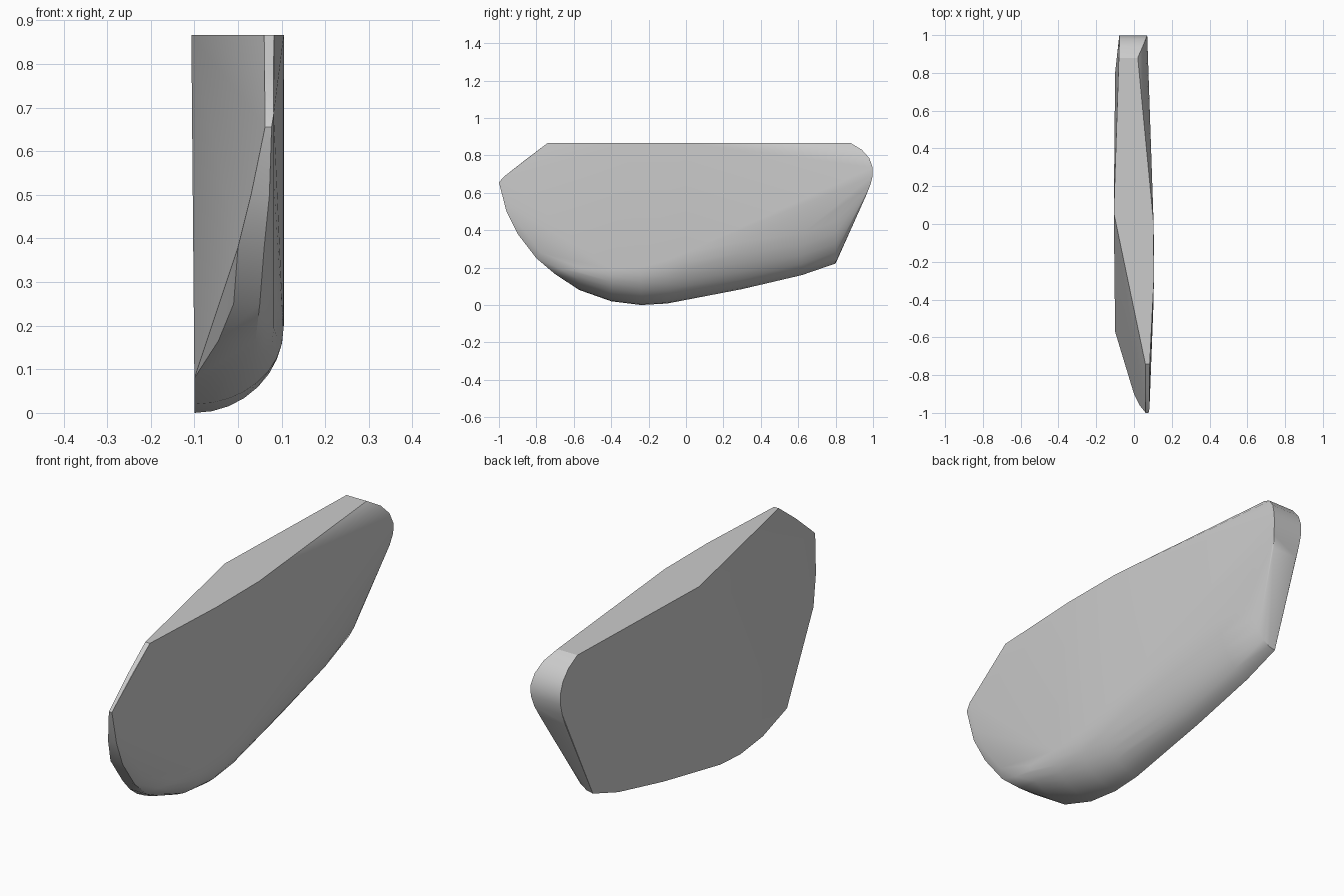
import bpy, bmesh, math

old = bpy.data.objects.get("Cube")
if old:
    bpy.data.objects.remove(old, do_unlink=True)

TOP = 0.866
points = []

# Rounded belly: a quarter ellipse from the keel (y, z) out to the side wall
belly = [  # y, keel z, wall x, wall z
    (-0.57, 0.08, 0.092, 0.20), (-0.4, 0.02, 0.104, 0.19),
    (-0.24, 0, 0.105, 0.20), (-0.1, 0.008, 0.105, 0.24),
    (0, 0.028, 0.104, 0.28), (0.3, 0.085, 0.093, 0.40),
    (0.62, 0.16, 0.075, 0.52), (0.8, 0.222, 0.06, 0.59),
]
STEPS = 8
for y, keel, wall_x, wall_z in belly:
    for i in range(STEPS + 1):
        a = math.pi / 2 * i / STEPS
        points.append((-0.1 + (wall_x + 0.1) * math.sin(a), y,
                       wall_z - (wall_z - keel) * math.cos(a)))

# Curved nose edge, spanning from the slanted face to the side wall
nose = [  # y, z, inner x, outer x
    (-1, 0.655, 0.062, 0.077), (-0.96, 0.5, 0.03, 0.072),
    (-0.9, 0.38, 0, 0.06), (-0.8, 0.25, -0.01, 0.05),
    (-0.7, 0.165, -0.045, 0.04),
]
for y, z, inner, outer in nose:
    points += [(inner, y, z), (outer, y, z), (0.082, y + 0.025, z + 0.03)]

# Flat top outline, with the diagonal cut at the front
for x, y in [(-0.08, 0.88), (0.02, 0.88), (0.104, 0), (0.105, -0.3),
             (0.083, -0.74), (0.06, -0.74), (-0.107, 0.06)]:
    points.append((x, y, TOP))
points += [(0.061, -0.86, 0.775), (0.081, -0.86, 0.775)]

# Rounded rear end
rear = [  # y, z, outer x
    (0.94, 0.83, 0.046), (0.98, 0.785, 0.062), (0.998, 0.735, 0.07),
    (0.998, 0.69, 0.068), (0.985, 0.64, 0.06), (0.965, 0.59, 0.045),
]
for y, z, outer in rear:
    points += [(-0.078, y, z), (outer, y, z)]

# Skin the points into one solid
bm = bmesh.new()
for p in points:
    bm.verts.new(p)
bmesh.ops.convex_hull(bm, input=bm.verts[:])
loose = [v for v in bm.verts if not v.link_faces]
bmesh.ops.delete(bm, geom=loose, context='VERTS')
bmesh.ops.dissolve_limit(bm, angle_limit=math.radians(0.5),
                         verts=bm.verts[:], edges=bm.edges[:])
bmesh.ops.recalc_face_normals(bm, faces=bm.faces[:])

mesh = bpy.data.meshes.new("curved_panel")
bm.to_mesh(mesh)
bm.free()
panel = bpy.data.objects.new("curved_panel", mesh)
bpy.context.collection.objects.link(panel)

# Plain grey
grey = bpy.data.materials.new("light_grey")
grey.use_nodes = True
grey.diffuse_color = (0.6, 0.6, 0.6, 1)
grey.node_tree.nodes["Principled BSDF"].inputs["Base Color"].default_value = (0.6, 0.6, 0.6, 1)
mesh.materials.append(grey)

bpy.ops.object.select_all(action='DESELECT')
panel.select_set(True)
bpy.context.view_layer.objects.active = panel
bpy.ops.object.shade_smooth_by_angle(angle=math.radians(30))
